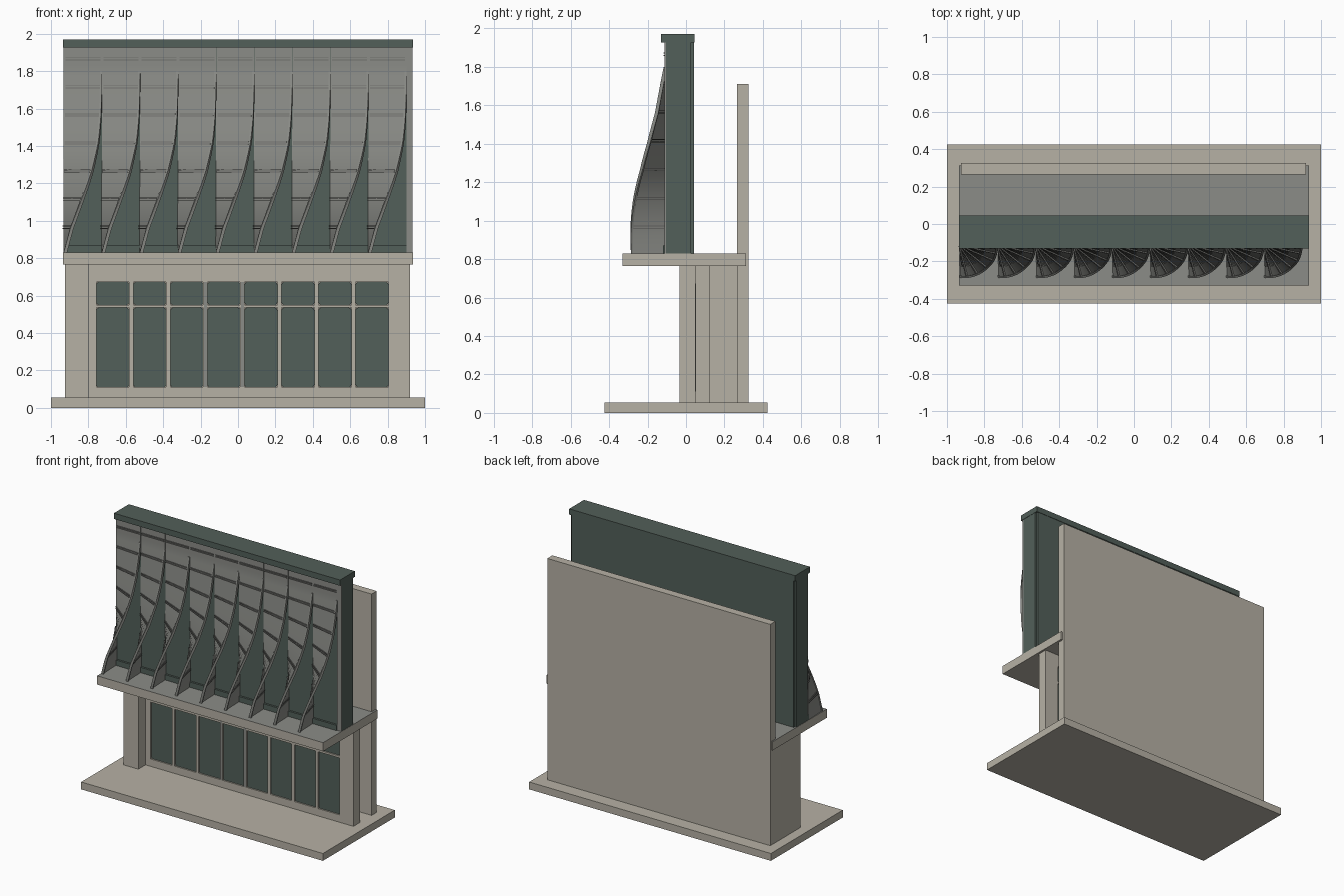
import bpy, bmesh, math

if "Cube" in bpy.data.objects:
    bpy.data.objects.remove(bpy.data.objects["Cube"])


def material(name, rgb):
    m = bpy.data.materials.new(name)
    m.diffuse_color = (*rgb, 1)
    m.use_nodes = True
    m.node_tree.nodes["Principled BSDF"].inputs["Base Color"].default_value = m.diffuse_color
    return m


STONE = material("warm stone", (0.47, 0.44, 0.375))
DARK = material("dark green", (0.085, 0.115, 0.10))
GREY = material("metal grey", (0.26, 0.265, 0.245))
RIB = material("rib grey", (0.16, 0.16, 0.15))


def finish(name, bm, mat):
    bmesh.ops.recalc_face_normals(bm, faces=bm.faces)
    me = bpy.data.meshes.new(name)
    bm.to_mesh(me)
    bm.free()
    me.materials.append(mat)
    ob = bpy.data.objects.new(name, me)
    bpy.context.collection.objects.link(ob)
    return ob


def add_box(bm, x, y, z):
    vs = [bm.verts.new((a, b, c)) for a in x for b in y for c in z]
    for f in ((0, 1, 3, 2), (4, 6, 7, 5), (0, 4, 5, 1), (2, 3, 7, 6), (0, 2, 6, 4), (1, 5, 7, 3)):
        bm.faces.new([vs[i] for i in f])


def boxes(name, mat, *dims):
    bm = bmesh.new()
    for d in dims:
        add_box(bm, *d)
    return finish(name, bm, mat)


# Base, walls and overhanging floor slab
boxes("base", STONE, ((-1, 1), (-0.425, 0.425), (0, 0.055)))
boxes("back_wall", STONE, ((-0.925, 0.92), (0.265, 0.325), (0.055, 1.71)))
boxes("side_pier", STONE, ((-0.925, -0.80), (-0.035, 0.265), (0.055, 0.765)))
slab = boxes("floor_slab", STONE, ((-0.935, 0.935), (-0.33, 0.312), (0.765, 0.83)))
slab.data.materials.append(GREY)
for p in slab.data.polygons:
    if p.normal.z > 0.5:
        p.material_index = 1

# Window wall: rails and mullions around open bays
WY = (0.05, 0.125)
STEP, PANE, X0 = 0.198, 0.175, -0.757
bays = [X0 + i * STEP for i in range(8)]
wall = [((-0.80, 0.92), WY, (0.055, 0.11)), ((-0.80, 0.92), WY, (0.672, 0.765)),
        ((-0.80, X0), WY, (0.11, 0.672)), ((bays[-1] + PANE, 0.92), WY, (0.11, 0.672))]
wall += [((b + PANE, b + STEP), WY, (0.11, 0.672)) for b in bays[:-1]]
wall += [((b, b + PANE), WY, (0.535, 0.55)) for b in bays]
boxes("window_wall", STONE, *wall)


# Glass panes with clipped corners
def pane(bm, x, z, c=0.012):
    pts = []
    for cx, cz, a0 in ((x[1] - c, z[1] - c, 0), (x[0] + c, z[1] - c, 90),
                       (x[0] + c, z[0] + c, 180), (x[1] - c, z[0] + c, 270)):
        for k in range(3):
            a = math.radians(a0 + 45 * k)
            pts.append((cx + c * math.cos(a), cz + c * math.sin(a)))
    rings = [[bm.verts.new((px, y, pz)) for px, pz in pts] for y in (0.06, 0.115)]
    bm.faces.new(rings[0])
    bm.faces.new(rings[1])
    for i in range(len(pts)):
        j = (i + 1) % len(pts)
        bm.faces.new((rings[0][i], rings[0][j], rings[1][j], rings[1][i]))


bm = bmesh.new()
for b in bays:
    for z in ((0.11, 0.535), (0.55, 0.672)):
        pane(bm, (b, b + PANE), z)
finish("window_panes", bm, DARK)
boxes("window_posts", GREY, *[((bays[i] + PANE + 0.003, bays[i + 1] - 0.003), (0.046, 0.05), (0.11, 0.672))
                              for i in (2, 3)])

# Upper dark wall, back panel, cap and sills
boxes("upper_wall", DARK, ((-0.933, 0.933), (-0.105, 0.025), (0.83, 1.93)))
boxes("upper_back_panel", DARK, ((-0.92, 0.92), (0.025, 0.042), (0.83, 1.93)))
boxes("top_cap", DARK, ((-0.935, 0.935), (-0.13, 0.045), (1.927, 1.97)))
boxes("lower_sill", DARK, ((-0.933, 0.90), (-0.12, -0.105), (0.83, 0.87)))
boxes("end_trim", GREY, ((0.90, 0.934), (-0.113, -0.105), (0.83, 1.927)))

# Twisted fins: each sheet turns from facing sideways to lying flat on the wall
TURN = [(0.83, 2), (0.96, 13), (1.11, 31), (1.26, 50), (1.41, 65), (1.56, 77), (1.71, 85), (1.80, 90), (1.93, 90)]


def angle(z):
    for (za, a), (zb, b) in zip(TURN, TURN[1:]):
        if z <= zb:
            return math.radians(a + (b - a) * (z - za) / (zb - za))
    return math.radians(90)


def radius(z):
    return 0.175 + 0.025 * min(1, (z - 0.83) / 0.6)


def sweep(bm, x0, zs, r0, r1, t0, t1):
    """Strip between two fractions of the radius and two offsets along the normal."""
    prev = first = None
    for z in zs:
        a, r = angle(z), radius(z)
        s, c = math.sin(a), math.cos(a)
        ring = [bm.verts.new((x0 + s * r * f - c * t, -0.108 - c * r * f - s * t, z))
                for f, t in ((r0, t0), (r1, t0), (r1, t1), (r0, t1))]
        if prev:
            for i in range(4):
                j = (i + 1) % 4
                bm.faces.new((prev[i], prev[j], ring[j], ring[i]))
        first, prev = first or ring, ring
    bm.faces.new(first)
    bm.faces.new(prev)


def span(a, b, n):
    return [a + (b - a) * i / n for i in range(n + 1)]


sheets, ribs, rims = bmesh.new(), bmesh.new(), bmesh.new()
for i in range(9):
    x = -0.93 + 0.2035 * i
    sweep(sheets, x, span(0.83, 1.927, 44), 0, 1.01, -0.003, 0.003)
    sweep(rims, x, span(0.83, 1.80, 40), 0.96, 1.02, -0.010, 0.008)
    for k in range(7):
        z = 0.965 + 0.15 * k
        for dz in (-0.008, 0.004):
            sweep(ribs, x, (z + dz, z + dz + 0.005), 0.04, 0.97, -0.008, 0.010)
for name, mesh, mat in (("fin_sheets", sheets, GREY), ("fin_ribs", ribs, RIB), ("fin_rims", rims, GREY)):
    ob = finish(name, mesh, mat)
    bpy.context.view_layer.objects.active = ob
    ob.select_set(True)
    bpy.ops.object.shade_smooth_by_angle(angle=math.radians(30))
    ob.select_set(False)
